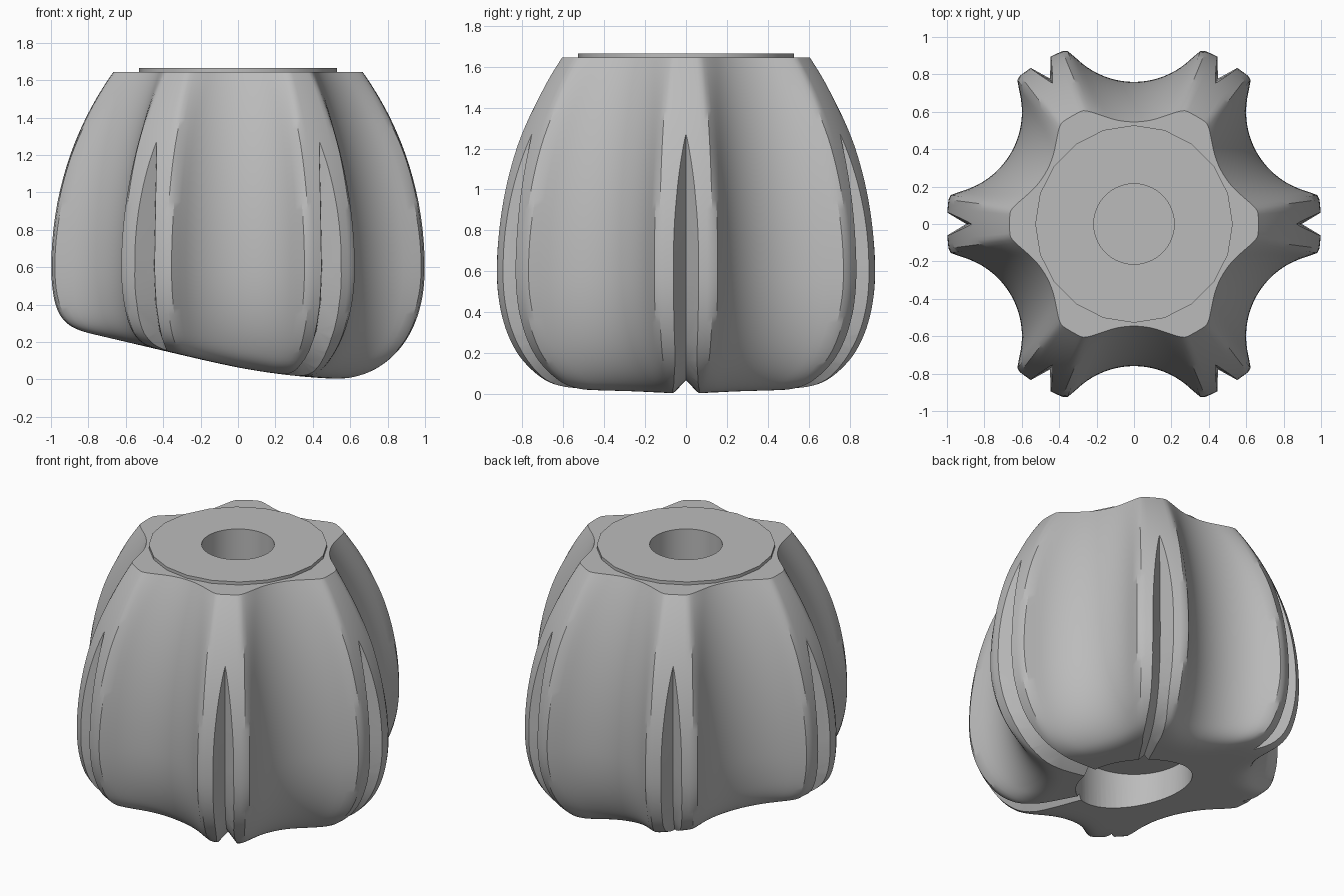
import bpy, bmesh
from math import sin, cos, pi, sqrt, radians
from mathutils import Matrix

cube = bpy.data.objects.get("Cube")
if cube:
    bpy.data.objects.remove(cube, do_unlink=True)

grey = bpy.data.materials.new("plain_grey")
grey.use_nodes = True
grey.diffuse_color = (0.5, 0.5, 0.5, 1)
grey.node_tree.nodes["Principled BSDF"].inputs["Base Color"].default_value = (0.5, 0.5, 0.5, 1)

TOP, BELLY = 1.645, 0.6
SEGMENTS = 240
FLUTE_RADIUS = 0.44


def smooth_min(a, b, k):
    h = max(k - abs(a - b), 0) / k
    return min(a, b) - h * h * k / 4


def smooth_max(a, b, k):
    return -smooth_min(-a, -b, k)


def finish(name, bm):
    bmesh.ops.recalc_face_normals(bm, faces=bm.faces[:])
    mesh = bpy.data.meshes.new(name)
    bm.to_mesh(mesh)
    bm.free()
    mesh.materials.append(grey)
    obj = bpy.data.objects.new(name, mesh)
    bpy.context.collection.objects.link(obj)
    return obj


def loft(bm, rings):
    """Skin closed rings of points and cap both ends."""
    rows = [[bm.verts.new(p) for p in ring] for ring in rings]
    n = len(rows[0])
    for low, high in zip(rows, rows[1:]):
        for i in range(n):
            j = (i + 1) % n
            bm.faces.new((low[i], low[j], high[j], high[i]))
    bm.faces.new(rows[0][::-1])
    bm.faces.new(rows[-1])


def cylinder(name, radius, z0, z1, sides):
    bm = bmesh.new()
    loft(bm, [[(radius * cos(2 * pi * i / sides), radius * sin(2 * pi * i / sides), z)
               for i in range(sides)] for z in (z0, z1)])
    return finish(name, bm)


def cut(target, cutter):
    mod = target.modifiers.new("cut", "BOOLEAN")
    mod.operation = "DIFFERENCE"
    mod.solver = "EXACT"
    mod.object = cutter
    bpy.context.view_layer.objects.active = target
    bpy.ops.object.modifier_apply(modifier=mod.name)


def body_point(radius, z, angle):
    """Point of the fluted body: six round flutes and a slanted underside."""
    flute = (angle % (pi / 3)) - pi / 6
    centre = 0.12 + 0.64 * radius + FLUTE_RADIUS
    under = FLUTE_RADIUS ** 2 - (centre * sin(flute)) ** 2
    r = radius
    if under > 0:
        r = smooth_min(radius, centre * cos(flute) - sqrt(under), 0.08)
    x, y = r * cos(angle), r * sin(angle)
    slant = 0.06 - 0.235 * x
    return x, y, smooth_max(z, slant, 0.1 + 0.08 * max(-x, 0))


# Body profile: flat underside, rounded base, bulging side
profile = [(0.1 + 0.04 * i, 0) for i in range(10)]
for i in range(29):
    a = pi / 2 * i / 28
    profile.append((0.5 + 0.5 * sin(a) ** (2 / 2.2),
                    BELLY * (1 - max(cos(a), 0) ** (2 / 2.2))))
for i in range(1, 25):
    z = BELLY + (TOP - BELLY) * i / 24
    profile.append((sqrt(1.8 ** 2 - (z - BELLY) ** 2) - 0.8, z))

bm = bmesh.new()
loft(bm, [[body_point(r, z, 2 * pi * i / SEGMENTS) for i in range(SEGMENTS)]
          for r, z in profile])
body = finish("fluted_knob_body", bm)

# V groove cutter: apex path (radius, height), outward tilt, side slope
path = [(0.868, 1.4, 0, 0.6), (0.87, 1.23, 0, 0.6), (0.885, 0.95, 0, 0.6),
        (0.897, 0.6, 0, 0.6), (0.885, 0.42, 12, 0.63), (0.84, 0.26, 32, 0.7),
        (0.77, 0.165, 55, 0.8), (0.67, 0.1, 72, 0.9), (0.55, 0.07, 84, 0.95),
        (0.2, 0.065, 90, 0.95)]
rings = []
for r, z, tilt, slope in path:
    t = radians(tilt)
    out_r, out_z = r + 0.25 * cos(t), z - 0.25 * sin(t)
    rings.append([(r, 0, z), (out_r, 0.25 * slope, out_z), (out_r, -0.25 * slope, out_z)])

for k in range(6):
    bm = bmesh.new()
    loft(bm, rings)
    bmesh.ops.triangulate(bm, faces=bm.faces[:])
    bm.transform(Matrix.Rotation(k * pi / 3, 4, "Z"))
    groove = finish("groove_cutter", bm)
    cut(body, groove)
    bpy.data.objects.remove(groove, do_unlink=True)

# Raised top disc, with the bores through it and in the underside
disc = cylinder("top_disc", 0.528, TOP - 0.01, 1.665, 20)
bore = cylinder("bore_cutter", 0.215, 0.9, 1.9, 64)
recess = cylinder("recess_cutter", 0.345, -0.3, 0.33, 64)
cut(body, bore)
cut(disc, bore)
cut(body, recess)
for helper in (bore, recess):
    bpy.data.objects.remove(helper, do_unlink=True)

for obj in (body, disc):
    bpy.ops.object.select_all(action="DESELECT")
    obj.select_set(True)
    bpy.context.view_layer.objects.active = obj
    bpy.ops.object.shade_smooth_by_angle(angle=radians(30))
